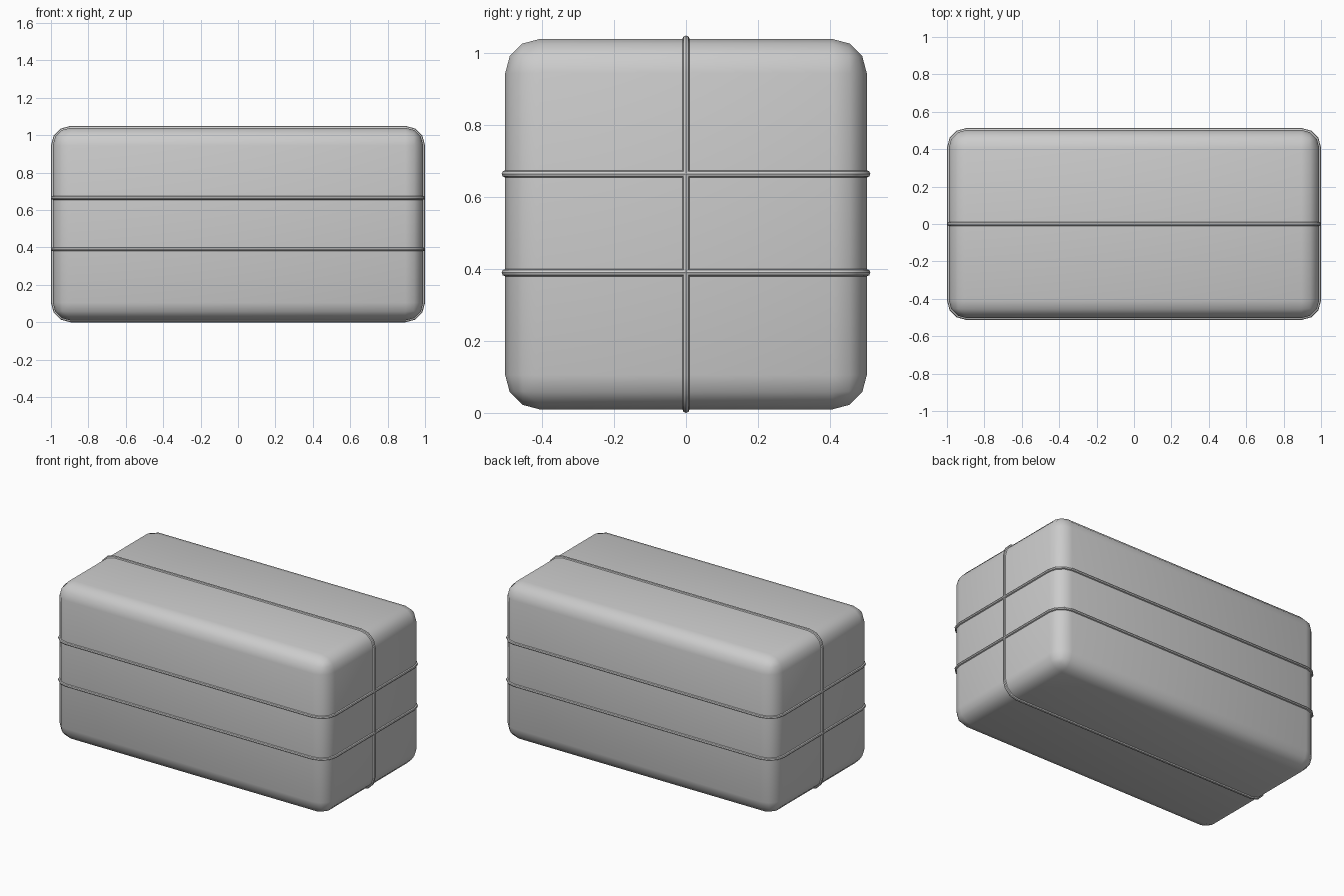
import bpy
from math import sin, cos, pi, radians

if "Cube" in bpy.data.objects:
    bpy.data.objects.remove(bpy.data.objects["Cube"])

HX, HY, HZ = 0.99, 0.503, 0.515   # half sizes of the bale
CZ = 0.525                        # height of its centre
R, SEG, CORD = 0.095, 3, 0.01     # corner radius, corner steps, cord radius


def smooth(obj):
    bpy.ops.object.select_all(action='DESELECT')
    obj.select_set(True)
    bpy.context.view_layer.objects.active = obj
    bpy.ops.object.shade_smooth_by_angle(angle=radians(40))


# rounded block
bpy.ops.mesh.primitive_cube_add(size=2, location=(0, 0, CZ))
block = bpy.context.object
block.name = "bale_block"
block.scale = (HX, HY, HZ)
bpy.ops.object.transform_apply(location=False, rotation=False, scale=True)
bevel = block.modifiers.new("rounding", 'BEVEL')
bevel.width, bevel.segments = R, SEG
bpy.ops.object.modifier_apply(modifier="rounding")
smooth(block)


def rounded_loop(a, b):
    """Rounded rectangle with half sizes a, b, matching the block's corners."""
    pts = []
    for i, (sx, sy) in enumerate([(1, 1), (-1, 1), (-1, -1), (1, -1)]):
        for k in range(SEG + 1):
            t = (i + k / SEG) * pi / 2
            pts.append((sx * (a - R) + R * cos(t), sy * (b - R) + R * sin(t)))
    return pts


def cord(name, pts):
    """Closed round cord along the given points."""
    curve = bpy.data.curves.new(name, 'CURVE')
    curve.dimensions = '3D'
    curve.bevel_depth, curve.bevel_resolution = CORD, 2
    spline = curve.splines.new('POLY')
    spline.points.add(len(pts) - 1)
    for point, p in zip(spline.points, pts):
        point.co = (*p, 1)
    spline.use_cyclic_u = True
    obj = bpy.data.objects.new(name, curve)
    bpy.context.collection.objects.link(obj)
    bpy.ops.object.select_all(action='DESELECT')
    obj.select_set(True)
    bpy.context.view_layer.objects.active = obj
    bpy.ops.object.convert(target='MESH')
    smooth(bpy.context.object)


# two level cords and one upright cord
for name, z in (("lower_cord", 0.39), ("upper_cord", 0.665)):
    cord(name, [(x, y, z) for x, y in rounded_loop(HX, HY)])
cord("upright_cord", [(x, 0, CZ + z) for x, z in rounded_loop(HX, HZ)])
